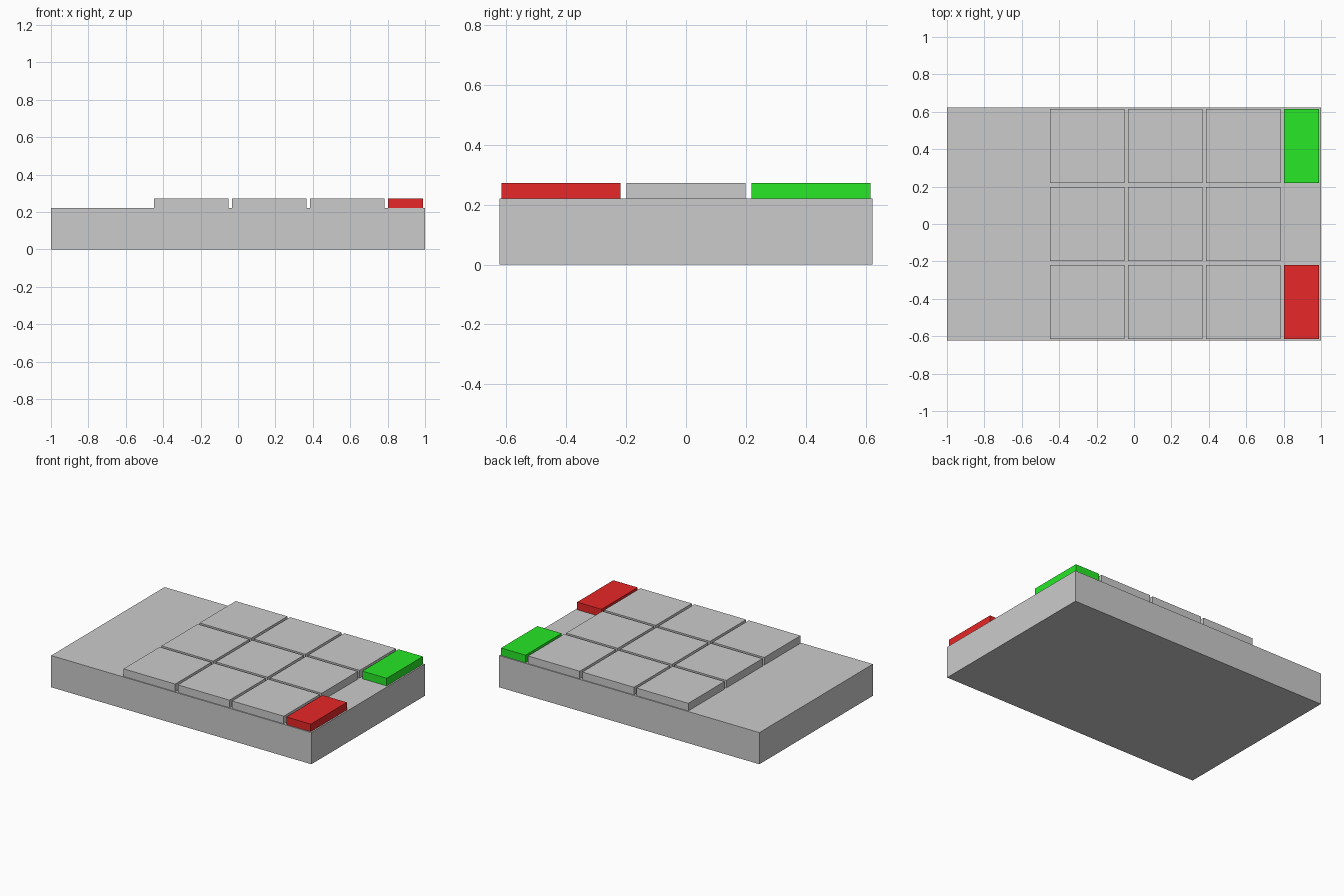
import bpy

if "Cube" in bpy.data.objects:
    bpy.data.objects.remove(bpy.data.objects["Cube"])

BASE_TOP = 0.22
KEY_TOP = 0.273
PITCH = 0.417
KEY = 0.397


def box(name, x, y, z0, z1, sx, sy, mat=None):
    bpy.ops.mesh.primitive_cube_add(size=1, location=(x, y, (z0 + z1) / 2))
    ob = bpy.context.object
    ob.name = name
    ob.scale = (sx, sy, z1 - z0)
    bpy.ops.object.transform_apply(location=False, rotation=False, scale=True)
    if mat:
        ob.data.materials.append(mat)
    return ob


def colour(name, rgb):
    mat = bpy.data.materials.new(name)
    mat.diffuse_color = (*rgb, 1)
    mat.use_nodes = True
    mat.node_tree.nodes["Principled BSDF"].inputs["Base Color"].default_value = mat.diffuse_color
    return mat


# Flat housing
box("base", 0, 0, 0, BASE_TOP, 2.0, 1.245)

# 3 x 3 grid of square keys
for col in range(3):
    for row in range(3):
        box(f"key_{col}_{row}", -0.25 + col * PITCH, (row - 1) * PITCH,
            BASE_TOP, KEY_TOP, KEY, KEY)

# Coloured half-width keys at the right-hand corners
for name, y, rgb in (("red_key", -PITCH, (0.8, 0.02, 0.02)),
                     ("green_key", PITCH, (0.02, 0.8, 0.02))):
    box(name, 0.896, y, BASE_TOP, KEY_TOP, 0.187, KEY, colour(name, rgb))
